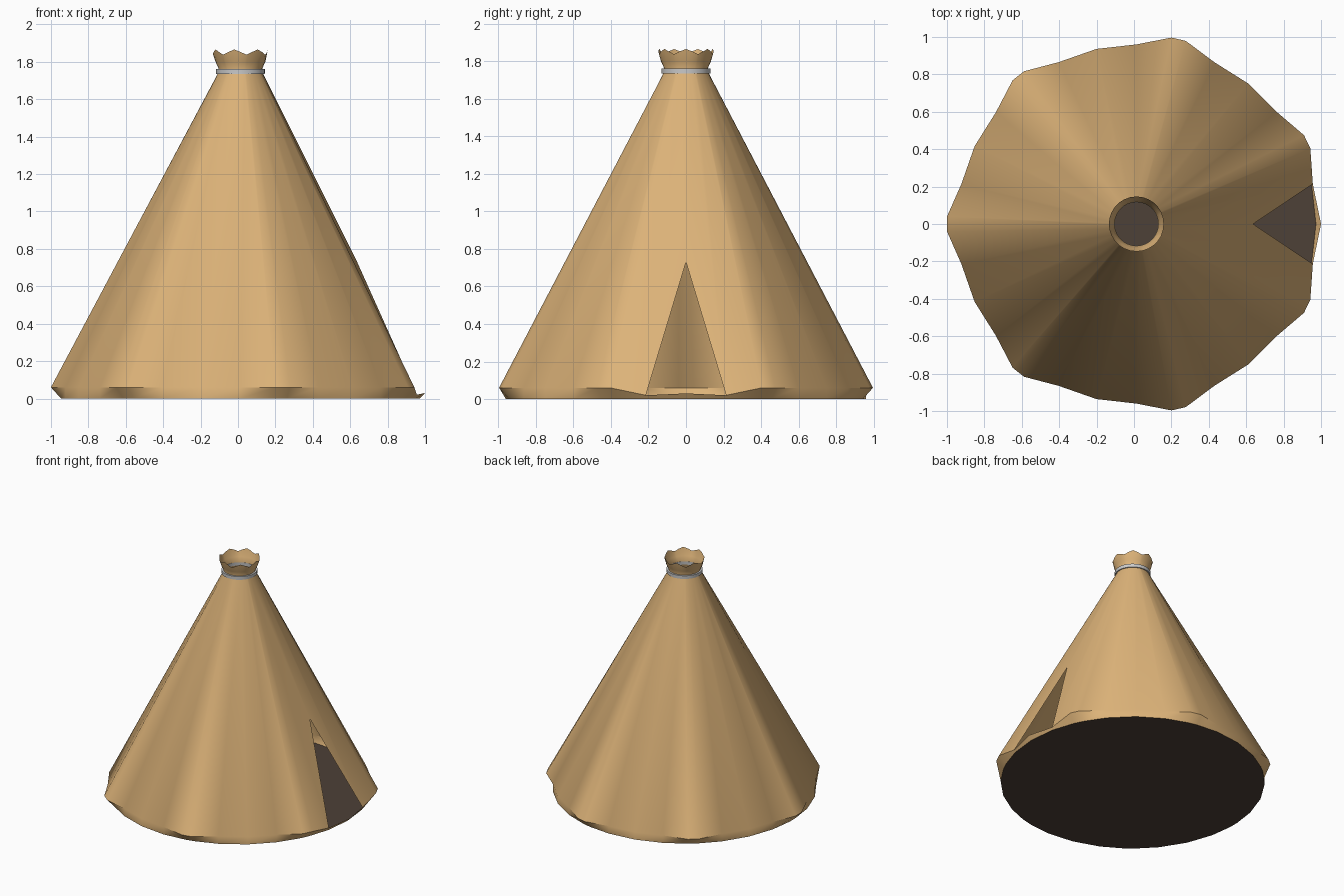
import bpy, bmesh
from math import sin, cos, radians, pi

if "Cube" in bpy.data.objects:
    bpy.data.objects.remove(bpy.data.objects["Cube"])

CX = 0.013                 # the tent axis sits slightly left of the door lip
STEP = 360 / 7             # seven stretched corners around the hem


def material(name, color):
    m = bpy.data.materials.new(name)
    m.diffuse_color = (*color, 1)
    m.use_nodes = True
    m.node_tree.nodes["Principled BSDF"].inputs["Base Color"].default_value = m.diffuse_color
    return m


def finish(bm, name, mat=None, angle=40):
    mesh = bpy.data.meshes.new(name)
    bm.to_mesh(mesh)
    bm.free()
    ob = bpy.data.objects.new(name, mesh)
    bpy.context.collection.objects.link(ob)
    if mat:
        mesh.materials.append(mat)
    bpy.ops.object.select_all(action='DESELECT')
    bpy.context.view_layer.objects.active = ob
    ob.select_set(True)
    bpy.ops.object.shade_smooth_by_angle(angle=radians(angle))
    return ob


def polar(r, deg, z):
    a = radians(deg)
    return (CX + r * cos(a), r * sin(a), z)


canvas = material("canvas", (0.72, 0.45, 0.19))
dark = material("floor_brown", (0.075, 0.052, 0.038))

# Column angles: column 0 faces the door (+x), each corner is a close pair
angles = [k * STEP + d for k in range(7)
          for d in (0, 12.8, STEP / 2 - 2.2, STEP / 2 + 2.2, STEP - 12.8)]
n = len(angles)

# Canvas: hem, wall, tied neck and flared scalloped collar
bm = bmesh.new()
rings = [[] for _ in range(6)]
for i, a in enumerate(angles):
    r, z = (1.014 if i % 5 in (2, 3) else 0.96), 0.06
    if i == 0:
        r, z = 0.987, 0.03             # door lip
    elif i in (1, n - 1):
        r, z = 0.967, 0.02             # door corners
    wave = cos(radians(a) * 7)
    profile = [(0.96, 0), (r, z), (0.122, 1.735), (0.117, 1.765),
               (0.133, 1.80), (0.147, 1.853 + 0.013 * wave)]
    for ring, (pr, pz) in zip(rings, profile):
        ring.append(bm.verts.new(polar(pr, a, pz)))

apex = bm.verts.new((0.637, 0, 0.73))  # top of the door slit
for k in range(5):
    lo, hi = rings[k], rings[k + 1]
    for i in range(n):
        j = (i + 1) % n
        if k == 1 and i == 0:
            bm.faces.new((apex, lo[j], hi[j]))
            bm.faces.new((apex, hi[j], hi[i]))
        elif k == 1 and j == 0:
            bm.faces.new((lo[i], apex, hi[i]))
            bm.faces.new((apex, hi[j], hi[i]))
        else:
            bm.faces.new((lo[i], lo[j], hi[j], hi[i]))
finish(bm, "tent_canvas", canvas)

# Floor
bm = bmesh.new()
bm.faces.new([bm.verts.new(polar(0.96, a, 0)) for a in angles])
finish(bm, "floor", dark)

# Tie band around the neck
bm = bmesh.new()
section = [(0.118, 1.736), (0.130, 1.736), (0.131, 1.762), (0.116, 1.762)]
loops = [[bm.verts.new(polar(r, i * 360 / 35, z)) for r, z in section]
         for i in range(35)]
for i in range(35):
    a, b = loops[i], loops[(i + 1) % 35]
    for k in range(4):
        m = (k + 1) % 4
        bm.faces.new((a[k], b[k], b[m], a[m]))
bmesh.ops.recalc_face_normals(bm, faces=bm.faces)
finish(bm, "tie_band")
